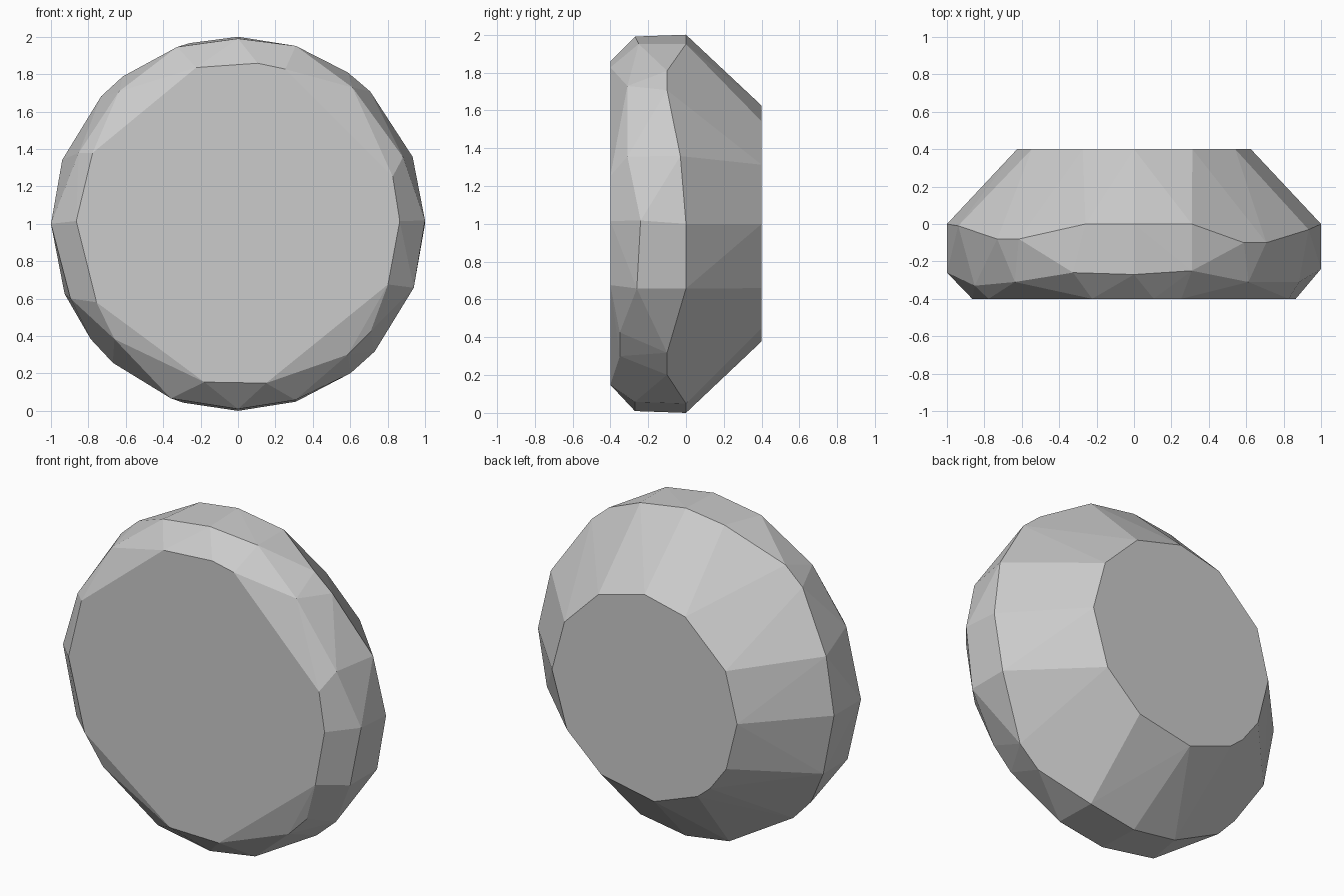
import bpy, bmesh, math

if "Cube" in bpy.data.objects:
    bpy.data.objects.remove(bpy.data.objects["Cube"])

# Radius of the body at each depth: wide flat rim, chamfered front, tapered back
PROFILE = [(-0.40, 0.865), (-0.26, 1.0), (0.0, 1.0), (0.40, 0.625)]

def radius(y):
    for (y0, r0), (y1, r1) in zip(PROFILE, PROFILE[1:]):
        if y <= y1:
            return r0 + (r1 - r0) * (y - y0) / (y1 - y0)
    return PROFILE[-1][1]

# Corner angles in degrees for the two flat ends
front = [(a, -0.40) for a in (1, 17, 73, 83, 105, 154, 179, 209, 258, 280, 338)]
back = [(a, 0.40) for a in (0, 30, 60, 90, 116, 151, 180, 208, 225, 235, 264, 298, 327)]

# Irregular corners (angle, depth) along the front and back edges of the rim
rim_front = [(1, -0.24), (22, -0.31), (50, -0.31), (72, -0.25), (90, -0.27), (109, -0.26),
             (132, -0.31), (156, -0.33), (180, -0.26), (204, -0.28), (223, -0.36),
             (249, -0.26), (270, -0.27), (288, -0.27), (310, -0.35), (321, -0.35), (340, -0.26)]
rim_back = [(0, 0), (21, -0.03), (45, -0.10), (54, -0.10), (72, 0), (90, 0), (105, 0),
            (128, -0.08), (137, -0.08), (160, -0.01), (180, 0), (202, 0), (218, -0.08),
            (228, -0.08), (253, 0), (270, 0), (288, 0), (307, -0.10), (317, -0.10), (340, 0)]

# Faceted body
bm = bmesh.new()
for angle, y in front + rim_front + rim_back + back:
    a, r = math.radians(angle), radius(y)
    bm.verts.new((r * math.cos(a), y, 1 + r * math.sin(a)))
hull = bmesh.ops.convex_hull(bm, input=bm.verts)
loose = list({v for v in hull["geom_interior"] if isinstance(v, bmesh.types.BMVert)})
bmesh.ops.delete(bm, geom=loose, context='VERTS')
bmesh.ops.dissolve_limit(bm, angle_limit=math.radians(1.5), verts=bm.verts, edges=bm.edges)
bmesh.ops.recalc_face_normals(bm, faces=bm.faces)
mesh = bpy.data.meshes.new("faceted_disc")
bm.to_mesh(mesh)
bm.free()
bpy.context.collection.objects.link(bpy.data.objects.new("faceted_disc", mesh))
